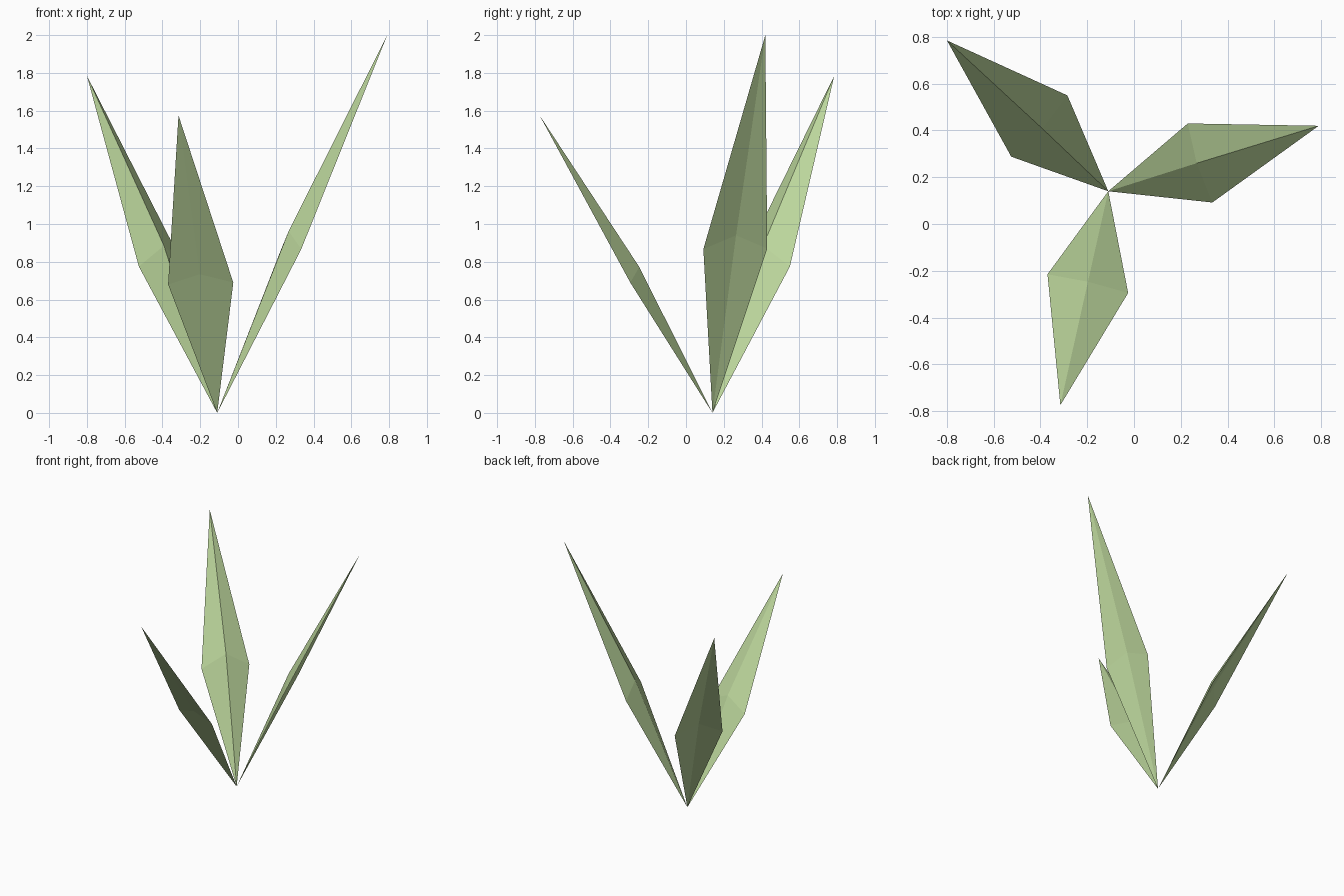
import bpy
import bmesh

if "Cube" in bpy.data.objects:
    bpy.data.objects.remove(bpy.data.objects["Cube"])

# One flat leaf green
green = bpy.data.materials.new("leaf_green")
green.diffuse_color = (0.50, 0.67, 0.33, 1.0)
green.use_nodes = True
green.node_tree.nodes["Principled BSDF"].inputs["Base Color"].default_value = green.diffuse_color

BASE = (-0.11, 0.14, 0.0)


def leaf(name, tip, left, right, upper, under):
    """Thin blade: shared root, tip, two side corners, a ridge point on each face."""
    bm = bmesh.new()
    b, t, l, r, u, d = [bm.verts.new(p) for p in (BASE, tip, left, right, upper, under)]
    # upper face
    for f in ((b, u, l), (b, r, u), (t, l, u), (t, u, r)):
        bm.faces.new(f)
    # underside
    for f in ((b, l, d), (b, d, r), (t, d, l), (t, r, d)):
        bm.faces.new(f)
    bmesh.ops.recalc_face_normals(bm, faces=bm.faces[:])
    mesh = bpy.data.meshes.new(name)
    bm.to_mesh(mesh)
    bm.free()
    mesh.materials.append(green)
    obj = bpy.data.objects.new(name, mesh)
    bpy.context.collection.objects.link(obj)
    return obj


# Three leaves fanning out from the same root
leaf("front_leaf", (-0.315, -0.775, 1.575), (-0.37, -0.215, 0.68), (-0.025, -0.295, 0.69),
     (-0.197, -0.247, 0.772), (-0.203, -0.268, 0.734))
leaf("right_leaf", (0.79, 0.42, 2.0), (0.335, 0.092, 0.867), (0.23, 0.43, 0.87),
     (0.268, 0.26, 0.962), (0.288, 0.265, 0.94))
leaf("back_left_leaf", (-0.80, 0.785, 1.785), (-0.285, 0.55, 0.775), (-0.525, 0.288, 0.775),
     (-0.392, 0.408, 0.885), (-0.408, 0.422, 0.855))
